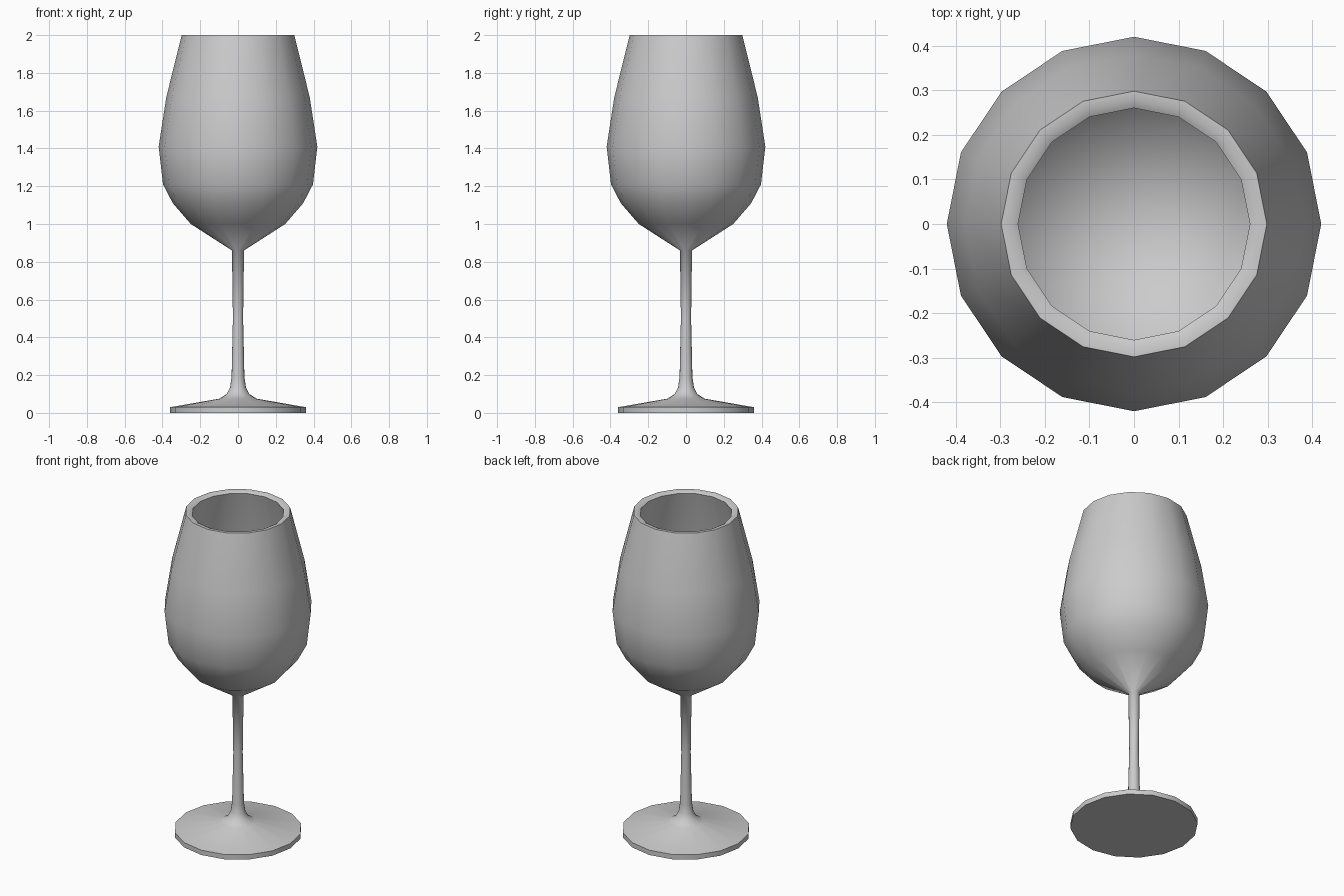
import bpy, bmesh, math

if "Cube" in bpy.data.objects:
    bpy.data.objects.remove(bpy.data.objects["Cube"])

SIDES = 16

# Half profile (radius, z): foot, stem, outer bowl, rim, inner bowl
profile = [
    (0, 0), (0.36, 0), (0.36, 0.03),
    (0.10, 0.075), (0.06, 0.10), (0.042, 0.135), (0.034, 0.19),
    (0.027, 0.50), (0.032, 0.86),
    (0.25, 1.00), (0.345, 1.11), (0.397, 1.21), (0.42, 1.41), (0.38, 1.67),
    (0.298, 2.0), (0.278, 2.0), (0.26, 1.99),
    (0.345, 1.67), (0.385, 1.41), (0.363, 1.22), (0.315, 1.13), (0.23, 1.03),
    (0, 0.90),
]


def lathe(name, points):
    """Revolve a profile about z into one closed surface."""
    bm = bmesh.new()
    verts = [bm.verts.new((r, 0, z)) for r, z in points]
    edges = [bm.edges.new(pair) for pair in zip(verts, verts[1:])]
    bmesh.ops.spin(bm, geom=verts + edges, cent=(0, 0, 0), axis=(0, 0, 1),
                   angle=math.tau, steps=SIDES, use_merge=False)
    bmesh.ops.remove_doubles(bm, verts=bm.verts, dist=0.0005)
    bmesh.ops.recalc_face_normals(bm, faces=bm.faces)
    mesh = bpy.data.meshes.new(name)
    bm.to_mesh(mesh)
    bm.free()
    obj = bpy.data.objects.new(name, mesh)
    bpy.context.collection.objects.link(obj)
    return obj


# Stemmed glass, smooth with a crisp foot edge
glass = lathe("wine_glass", profile)
bpy.context.view_layer.objects.active = glass
glass.select_set(True)
bpy.ops.object.shade_smooth_by_angle(angle=math.radians(65))
